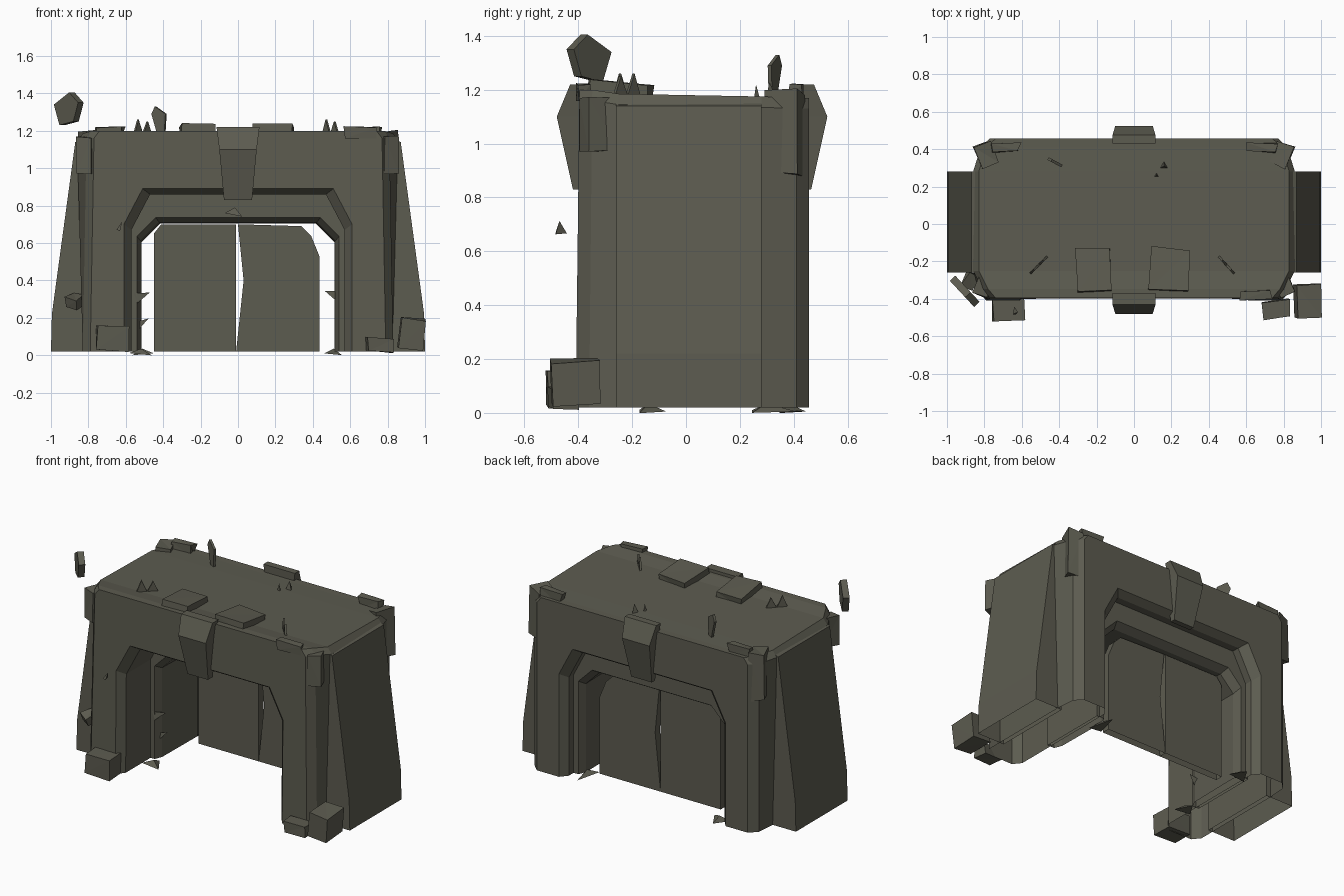
import bpy, bmesh, random
from mathutils import Vector, Euler

random.seed(4)
if "Cube" in bpy.data.objects:
    bpy.data.objects.remove(bpy.data.objects["Cube"])

COLOUR = (0.108, 0.106, 0.08, 1)
stone = bpy.data.materials.new("dark_stone")
stone.use_nodes = True
stone.diffuse_color = COLOUR
bsdf = stone.node_tree.nodes["Principled BSDF"]
bsdf.inputs["Base Color"].default_value = COLOUR
bsdf.inputs["Roughness"].default_value = 0.9

FLOOR = 0.02


def finish(bm, name):
    bmesh.ops.recalc_face_normals(bm, faces=bm.faces)
    mesh = bpy.data.meshes.new(name)
    bm.to_mesh(mesh)
    bm.free()
    mesh.materials.append(stone)
    obj = bpy.data.objects.new(name, mesh)
    bpy.context.collection.objects.link(obj)
    return obj


def loft(name, sections):
    """Skin equal-length closed loops, cap both ends, leave the underside open."""
    bm = bmesh.new()
    rings = [[bm.verts.new(p) for p in s] for s in sections]
    n = len(rings[0])
    for a, b in zip(rings, rings[1:]):
        for i in range(n):
            j = (i + 1) % n
            quad = (a[i], a[j], b[j], b[i])
            if max(v.co.z for v in quad) > FLOOR + 0.001:
                bm.faces.new(quad)
    bm.faces.new(rings[0])
    bm.faces.new(rings[-1])
    return finish(bm, name)


def slab(name, profile, y0, y1):
    """Extrude an (x, z) outline along y."""
    return loft(name, [[(x, y, z) for x, z in profile] for y in (y0, y1)])


def plate(name, start, end, outline, thick):
    """A thin upright plate from start to end; outline is (0..1 along, z)."""
    a, b = Vector(start), Vector(end)
    side = Vector((a.y - b.y, b.x - a.x)).normalized() * thick / 2
    loops = []
    for s in (-1, 1):
        flat = [a.lerp(b, t) + s * side for t, z in outline]
        loops.append([(p.x, p.y, z) for p, (t, z) in zip(flat, outline)])
    return loft(name, loops)


def arch(hw, top, cut_x, cut_z):
    """Opening outline with cut corners, running right to left."""
    half = [(hw, FLOOR), (hw, top - cut_z), (hw - cut_x, top)]
    return half + [(-x, z) for x, z in reversed(half)]


def rock(name, centre, size, turn=(0, 0, 0), rough=0.15):
    """A box with knocked-about corners."""
    bm = bmesh.new()
    bmesh.ops.create_cube(bm, size=1)
    rot = Euler(turn).to_matrix()
    for v in bm.verts:
        p = Vector([c * s * (1 - random.random() * rough * 2)
                    for c, s in zip(v.co, size)])
        v.co = rot @ p + Vector(centre)
    bmesh.ops.triangulate(bm, faces=bm.faces)
    return finish(bm, name)


def shard(name, centre, size, tilt=0.0):
    """A thin three-sided splinter."""
    bm = bmesh.new()
    bmesh.ops.create_cone(bm, cap_ends=True, segments=3,
                          radius1=0.55, radius2=0, depth=1)
    rot = Euler((0, tilt, 0)).to_matrix()
    for v in bm.verts:
        v.co = rot @ Vector([c * s for c, s in zip(v.co, size)]) + Vector(centre)
    return finish(bm, name)


# Gate body: archway sections from front to back, wider at foot or roof
body = []
for y, foot, head, top, aw, at, lean in [
        (-0.41, 0.79, 0.77, 1.2, 0.61, 0.89, 0.012),
        (-0.36, 0.83, 0.81, 1.2, 0.57, 0.86, 0.01),
        (-0.25, 0.83, 0.86, 1.185, 0.57, 0.86, 0),
        (0.28, 0.83, 0.86, 1.175, 0.57, 0.86, 0),
        (0.41, 0.82, 0.82, 1.17, 0.57, 0.86, 0),
        (0.457, 0.77, 0.77, 1.17, 0.61, 0.89, 0)]:
    outline = [(-foot, FLOOR), (-head, top - 0.04), (-head + 0.03, top),
               (head - 0.03, top), (head, top - 0.04), (foot, FLOOR)]
    outline += arch(aw, at, 0.1, 0.19)
    body.append([(x, y + lean * z, z) for x, z in outline])
loft("gate_body", body)

# Inner arch frame, set back inside the opening
frame = []
for y, aw, at in [(-0.1, 0.54, 0.735), (-0.05, 0.52, 0.71),
                  (0.31, 0.515, 0.705), (0.36, 0.535, 0.735)]:
    outline = list(reversed(arch(0.59, 0.89, 0.1, 0.18))) + arch(aw, at, 0.1, 0.1)
    frame.append([(x, y, z) for x, z in outline])
loft("inner_arch_frame", frame)

# Door leaves with a cracked meeting edge
slab("right_door", [(-0.45, FLOOR), (-0.45, 0.65), (-0.41, 0.7),
                    (-0.01, 0.7), (-0.01, FLOOR)], 0.23, 0.28)
slab("left_door", [(-0.01, FLOOR), (0.03, 0.4), (0, 0.7), (0.34, 0.69),
                   (0.39, 0.64), (0.435, 0.53), (0.435, FLOOR)], 0.23, 0.28)

# Sloping side buttresses and chipped corner blocks
for s, side in ((-1, "right"), (1, "left")):
    slab(side + "_buttress",
         [(s * x, z) for x, z in [(0.8, FLOOR), (1, FLOOR), (0.995, 0.22),
                                  (0.87, 1.14), (0.8, 1.17)]], -0.26, 0.28)
    rock(side + "_front_corner_block", (s * 0.8, -0.325, 1.07),
         (0.09, 0.13, 0.21), (0, 0, s * 0.4), 0.08)
    rock(side + "_back_corner_block", (s * 0.79, 0.37, 1.04),
         (0.11, 0.14, 0.33), (0, 0, -s * 0.4), 0.1)

# Keystones, bulging out of both faces
for name, face, bulge, rim in (("front_keystone", -0.37, -0.48, -0.43),
                               ("back_keystone", 0.43, 0.525, 0.475)):
    foot = -0.42 if face < 0 else 0.465
    loft(name, [[(-w, face, z), (-w, y, z), (w, y, z), (w, face, z)]
                for w, y, z in [(0.075, foot, 0.83), (0.1, bulge, 1.1),
                                (0.115, rim, 1.22)]])

# Loose slabs lying on the roof, propped up at the front
rock("roof_slab_right", (-0.215, -0.245, 1.195), (0.19, 0.24, 0.07), (-0.1, 0, 0.05), 0.06)
rock("roof_slab_left", (0.19, -0.245, 1.195), (0.22, 0.24, 0.07), (-0.1, 0, -0.08), 0.06)
rock("roof_block_back_right", (-0.69, 0.41, 1.185), (0.18, 0.06, 0.08), (0, 0.02, 0.05))
rock("roof_block_back_left", (0.69, 0.41, 1.185), (0.18, 0.06, 0.08), (0, -0.05, -0.05))
rock("roof_block_front_left", (0.65, -0.38, 1.19), (0.18, 0.06, 0.07), (0, 0.05, 0.05))

# Splinters sticking up from the roof
jagged = [(0, 1.17), (0.25, 1.26), (0.5, 1.18), (0.75, 1.25), (1, 1.17)]
plate("roof_splinter_right", (-0.56, -0.27), (-0.46, -0.17), jagged, 0.012)
plate("roof_splinter_left", (0.45, -0.17), (0.54, -0.27), jagged, 0.012)
plate("tall_roof_splinter", (-0.46, 0.35), (-0.385, 0.31),
      [(0, 1.29), (0.25, 1.33), (1, 1.29), (0.9, 1.16), (0.5, 1.16)], 0.015)
shard("roof_spike_large", (0.16, 0.31, 1.19), (0.06, 0.06, 0.08))
shard("roof_spike_small", (0.12, 0.26, 1.18), (0.04, 0.04, 0.08))

# Floating boulder
plate("floating_boulder", (-0.97, -0.29), (-0.84, -0.43),
      [(0, 1.34), (0.63, 1.405), (1, 1.35), (0.8, 1.25), (0.23, 1.23)], 0.04)

# Fallen rubble at the feet
rock("rubble_right", (-0.67, -0.45, 0.09), (0.18, 0.14, 0.14), (0, 0.05, 0.05), 0.05)
rock("rubble_left_large", (0.93, -0.41, 0.115), (0.14, 0.19, 0.17), (0.04, 0.1, 0.04), 0.05)
rock("rubble_left_small", (0.76, -0.455, 0.055), (0.16, 0.1, 0.08), (0, 0.05, 0.15), 0.1)
rock("rubble_buttress_chip", (-0.875, -0.3, 0.285), (0.09, 0.1, 0.08), (0.3, 0.2, -0.4), 0.2)

# Chips along the jambs and in the air
for i, (x, y, z, w, d, h, tilt) in enumerate([
        (-0.52, -0.14, 0.02, 0.13, 0.12, 0.03, 0.1),
        (-0.51, 0.38, 0.02, 0.12, 0.12, 0.03, -0.1),
        (0.51, 0.3, 0.02, 0.1, 0.2, 0.03, 0.1),
        (-0.51, -0.08, 0.32, 0.06, 0.08, 0.08, 1.2),
        (-0.52, -0.05, 0.17, 0.06, 0.08, 0.1, 1.0),
        (0.5, 0.0, 0.33, 0.06, 0.08, 0.08, -1.2),
        (-0.63, -0.47, 0.69, 0.02, 0.05, 0.05, 0.4),
        (-0.02, -0.13, 0.77, 0.1, 0.05, 0.04, 0.2)]):
    shard("stone_chip_%d" % (i + 1), (x, y, z), (w, d, h), tilt)
